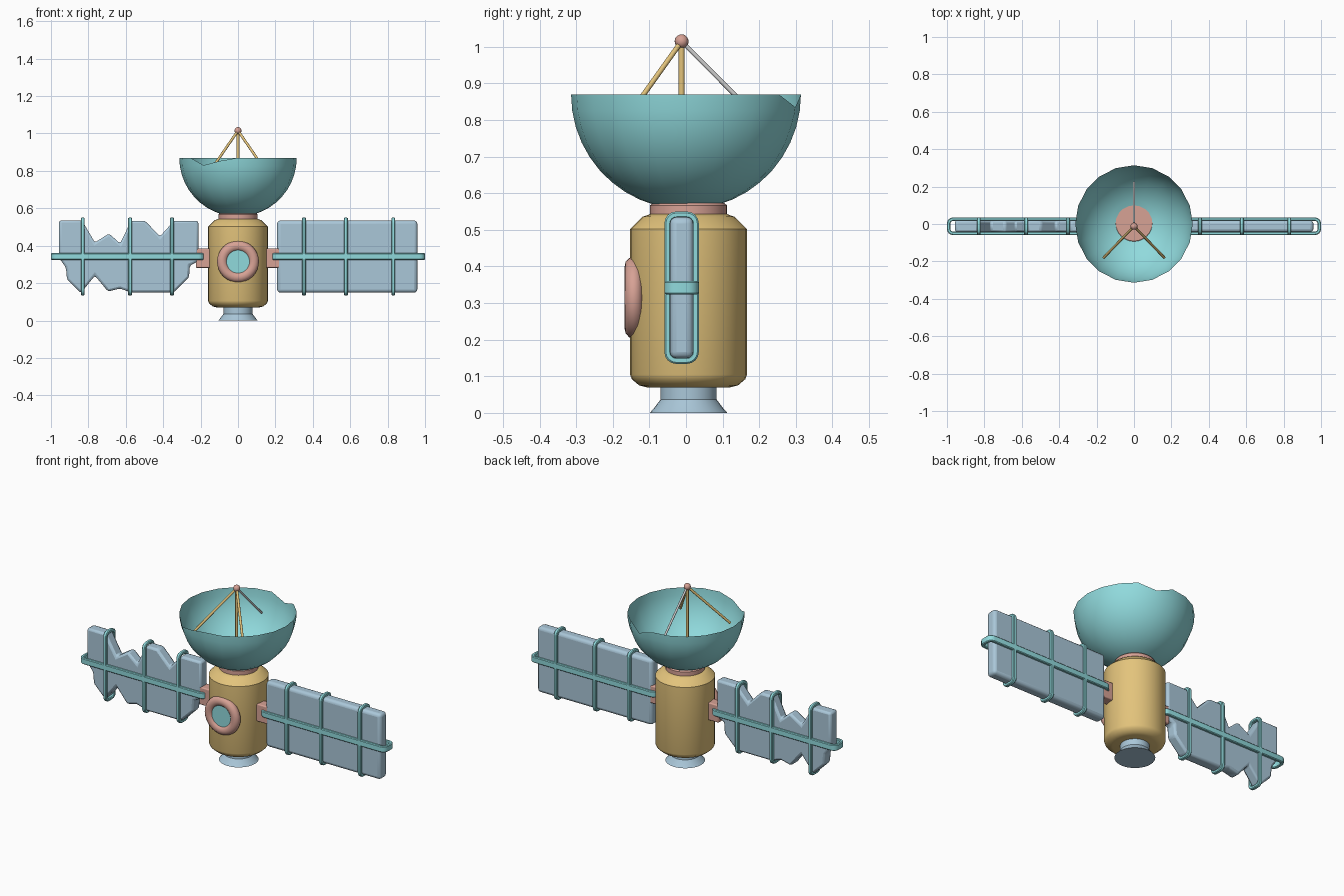
import bpy, bmesh
from math import sin, cos, pi, radians
from mathutils import Vector

if "Cube" in bpy.data.objects:
    bpy.data.objects.remove(bpy.data.objects["Cube"])


def mat(name, c):
    m = bpy.data.materials.new(name)
    m.diffuse_color = (*c, 1)
    m.use_nodes = True
    m.node_tree.nodes["Principled BSDF"].inputs["Base Color"].default_value = m.diffuse_color
    return m


TEAL = mat("teal", (0.28, 0.70, 0.72))
BLUE = mat("slate_blue", (0.40, 0.57, 0.69))
GOLD = mat("ochre", (0.77, 0.55, 0.20))
RUST = mat("rust", (0.68, 0.36, 0.30))
PY = -0.012   # depth of panels and feed
BY = 0.007    # depth of body axis


def finish(name, bm, m=None, bevel=0, segs=2, angle=35):
    bmesh.ops.recalc_face_normals(bm, faces=bm.faces[:])
    me = bpy.data.meshes.new(name)
    bm.to_mesh(me)
    bm.free()
    ob = bpy.data.objects.new(name, me)
    bpy.context.collection.objects.link(ob)
    if m:
        me.materials.append(m)
    bpy.ops.object.select_all(action='DESELECT')
    ob.select_set(True)
    bpy.context.view_layer.objects.active = ob
    bpy.ops.object.shade_smooth_by_angle(angle=radians(angle))
    if bevel:
        b = ob.modifiers.new("bevel", 'BEVEL')
        b.width, b.segments = bevel, segs
        b.limit_method, b.angle_limit = 'ANGLE', radians(30)
    return ob


def lathe(name, profile, m, n=32, y=0.0, cap=True, edit=None):
    bm = bmesh.new()
    rings = [[bm.verts.new((r * cos(2 * pi * i / n), y + r * sin(2 * pi * i / n), z))
              for i in range(n)] for r, z in profile]
    for a, b in zip(rings, rings[1:]):
        for i in range(n):
            j = (i + 1) % n
            bm.faces.new((a[i], a[j], b[j], b[i]))
    if cap:
        bm.faces.new(rings[0])
        bm.faces.new(rings[-1])
    if edit:
        edit(rings)
    return finish(name, bm, m)


def rod(name, p, q, r, m=None):
    p, q = Vector(p), Vector(q)
    bm = bmesh.new()
    bmesh.ops.create_cone(bm, cap_ends=True, segments=12, radius1=r, radius2=r, depth=(q - p).length)
    rot = (q - p).to_track_quat('Z', 'Y')
    for v in bm.verts:
        v.co = rot @ v.co + (p + q) / 2
    return finish(name, bm, m)


def box(name, c, size, m, bevel):
    bm = bmesh.new()
    bmesh.ops.create_cube(bm, size=1)
    for v in bm.verts:
        v.co = Vector([c[i] + v.co[i] * size[i] for i in range(3)])
    return finish(name, bm, m, bevel, 3)


def hoop(name, place, half, width, m, t=0.018, depth=0.047):
    # rounded rectangular band wrapped round a panel
    def outline(a, b, r):
        return [(sx * (a - r) + r * cos(q + k * pi / 8), sy * (b - r) + r * sin(q + k * pi / 8))
                for sx, sy, q in ((1, 1, 0), (-1, 1, pi / 2), (-1, -1, pi), (1, -1, 1.5 * pi))
                for k in range(5)]
    bm = bmesh.new()
    out, inn = outline(half, depth, 0.032), outline(half - t, depth - t, 0.016)
    loops = [[bm.verts.new(place(a, b, w)) for a, b in pts]
             for pts, w in ((out, -width / 2), (out, width / 2), (inn, width / 2), (inn, -width / 2))]
    n = len(out)
    for k in range(4):
        p, q = loops[k], loops[(k + 1) % 4]
        for i in range(n):
            j = (i + 1) % n
            bm.faces.new((p[i], p[j], q[j], q[i]))
    return finish(name, bm, m, 0.004, 1)


# nozzle, body and collar
lathe("nozzle", [(0.106, 0), (0.095, 0.012), (0.077, 0.036), (0.077, 0.08)], BLUE, y=BY)
lathe("body", [(0.115, 0.07), (0.135, 0.075), (0.155, 0.092), (0.16, 0.105), (0.16, 0.502),
               (0.125, 0.536), (0.105, 0.543)], GOLD, y=BY)
lathe("collar", [(0.105, 0.53), (0.105, 0.567), (0.098, 0.573)], RUST, y=BY)


# dish with two dents in the rim
def dent(rings):
    for i, d in ((13, 0.04), (14, 0.017), (4, 0.035)):
        rings[-1][i].co.z -= d
        rings[-2][i].co.z -= d * 0.3


R = 0.314
lathe("dish", [(R * sin(a), 0.87 - R * cos(a)) for a in
               [0.27 + (pi / 2 - 0.27) * k / 9 for k in range(10)]], TEAL, n=20, cap=False, edit=dent)

# feed point and its struts
tip = (0, PY, 1.015)
bm = bmesh.new()
bmesh.ops.create_uvsphere(bm, u_segments=16, v_segments=10, radius=0.019)
bmesh.ops.translate(bm, verts=bm.verts[:], vec=tip)
finish("feed_tip", bm, RUST)
rod("feed_post", (0, PY, 0.56), tip, 0.008, GOLD)
rod("feed_strut_left", (-0.162, -0.18, 0.78), tip, 0.007, GOLD)
rod("feed_strut_right", (0.162, -0.18, 0.78), tip, 0.007, GOLD)
rod("feed_strut_back", (0, 0.222, 0.78), tip, 0.006)

# porthole ring and glass
bm = bmesh.new()
N, M = 32, 12
g = [[bm.verts.new(((0.084 + 0.028 * cos(v)) * cos(u), -0.143 + 0.025 * sin(v),
                    0.315 + (0.084 + 0.028 * cos(v)) * sin(u)))
      for v in [2 * pi * j / M for j in range(M)]] for u in [2 * pi * i / N for i in range(N)]]
for i in range(N):
    for j in range(M):
        bm.faces.new((g[i][j], g[(i + 1) % N][j], g[(i + 1) % N][(j + 1) % M], g[i][(j + 1) % M]))
finish("porthole_ring", bm, RUST, angle=60)
rod("porthole_glass", (0, -0.13, 0.315), (0, -0.157, 0.315), 0.066, TEAL)

# panel mounts and bands on both sides
for s, side in ((-1, "left"), (1, "right")):
    box(f"{side}_mount", (s * 0.18, PY, 0.333), (0.09, 0.06, 0.103), RUST, 0.006)
    hoop(f"{side}_spar", lambda a, b, w: (s * 0.59 + a, PY + b, 0.342 + w), 0.41, 0.036, TEAL)
    for k, x in enumerate((0.353, 0.577, 0.83)):
        hoop(f"{side}_band_{k + 1}", lambda a, b, w: (s * x + w, PY + b, 0.342 + a), 0.208, 0.021, TEAL)

# intact right panel
box("right_panel", (0.584, PY, 0.342), (0.75, 0.064, 0.386), BLUE, 0.018)

# broken left panel
edge = [(-.957, .535), (-.834, .535), (-.765, .417), (-.69, .465), (-.63, .412), (-.572, .533),
        (-.497, .533), (-.417, .45), (-.342, .533), (-.212, .533), (-.212, .315), (-.257, .295),
        (-.262, .23), (-.342, .15), (-.572, .15), (-.631, .171), (-.695, .155), (-.765, .24),
        (-.84, .146), (-.914, .219), (-.92, .283), (-.957, .335)]
bm = bmesh.new()
f = bm.faces.new([bm.verts.new((x, PY - 0.032, z)) for x, z in edge])
ext = bmesh.ops.extrude_face_region(bm, geom=[f], use_keep_orig=True)
bmesh.ops.translate(bm, verts=[v for v in ext["geom"] if isinstance(v, bmesh.types.BMVert)],
                    vec=(0, 0.064, 0))
finish("left_panel_broken", bm, BLUE, 0.012, 2)
